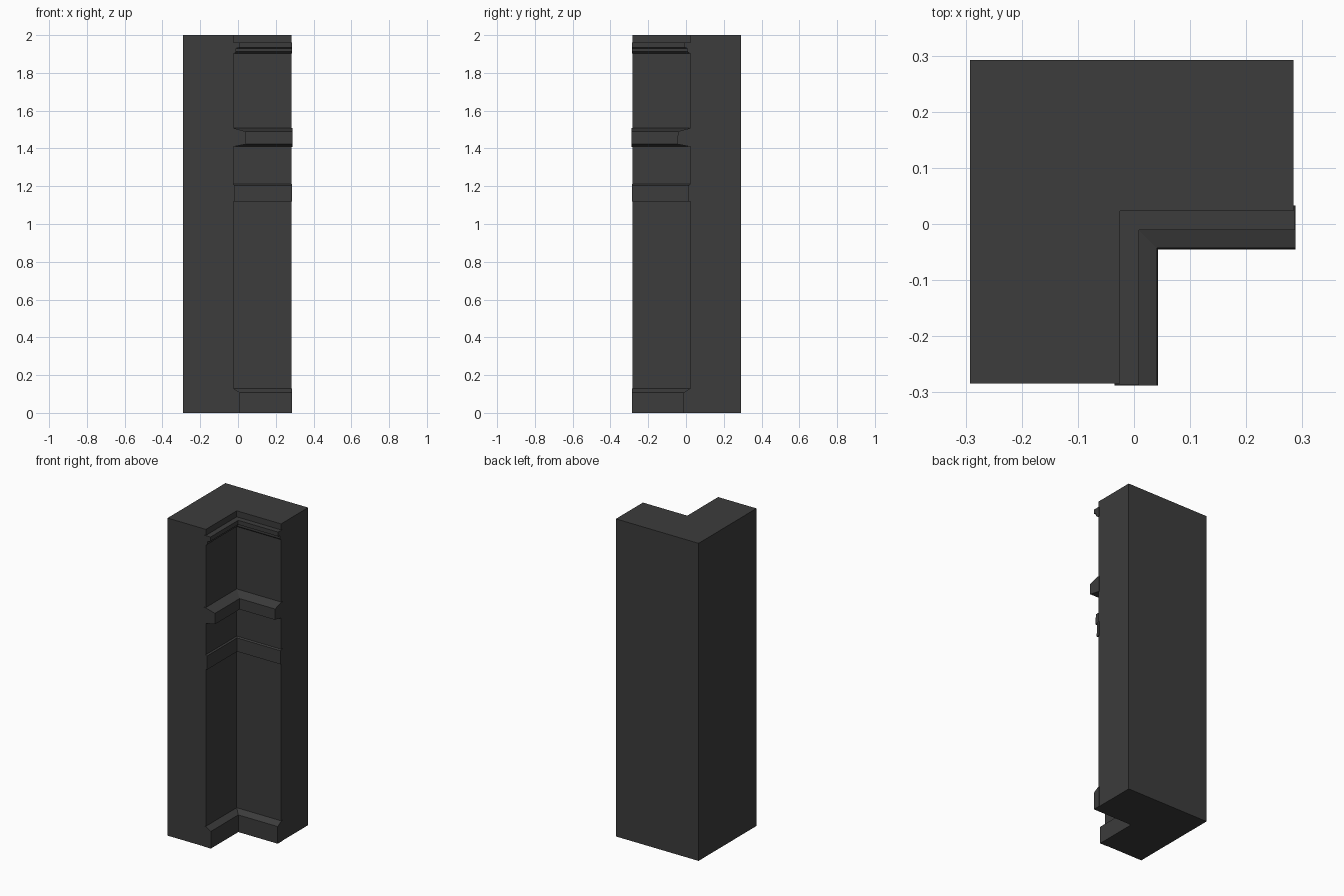
import bpy, bmesh

cube = bpy.data.objects.get("Cube")
if cube:
    bpy.data.objects.remove(cube)

OUTER = 0.292            # back and left outer faces
END = 0.284              # cut ends of both wall arms
CX, CY = -0.025, 0.023   # inner corner of the wall

mat = bpy.data.materials.new("dark grey")
mat.use_nodes = True
colour = (0.045, 0.045, 0.045, 1)
mat.diffuse_color = colour
bsdf = next(n for n in mat.node_tree.nodes if n.type == 'BSDF_PRINCIPLED')
bsdf.inputs["Base Color"].default_value = colour


def finish(bm, name):
    bmesh.ops.recalc_face_normals(bm, faces=bm.faces)
    mesh = bpy.data.meshes.new(name)
    bm.to_mesh(mesh)
    bm.free()
    mesh.materials.append(mat)
    obj = bpy.data.objects.new(name, mesh)
    bpy.context.collection.objects.link(obj)
    return obj


def corner_wall():
    """L-shaped pillar, extruded to full height."""
    bm = bmesh.new()
    plan = [(-OUTER, OUTER), (-OUTER, -END), (CX, -END),
            (CX, CY), (END, CY), (END, OUTER)]
    face = bm.faces.new([bm.verts.new((x, y, 0)) for x, y in plan])
    top = bmesh.ops.extrude_face_region(bm, geom=[face])["geom"]
    bmesh.ops.translate(bm, vec=(0, 0, 2),
                        verts=[v for v in top if isinstance(v, bmesh.types.BMVert)])
    finish(bm, "corner_wall")


def moulding(name, profile, end):
    """Sweep a (depth, height) profile along both inner walls, mitred at the corner."""
    bm = bmesh.new()
    rings = []
    for station in range(3):
        ring = []
        for d, z in profile:
            x = end if station == 2 else CX + d
            y = -end if station == 0 else CY - d
            ring.append(bm.verts.new((x, y, z)))
        rings.append(ring)
    n = len(profile)
    for a, b in zip(rings, rings[1:]):
        for i in range(n):
            j = (i + 1) % n
            bm.faces.new((a[i], a[j], b[j], b[i]))
    bm.faces.new(rings[0])
    bm.faces.new(rings[-1])
    finish(bm, name)


IN = -0.01   # depth buried in the wall

corner_wall()
moulding("cornice", [(IN, 1.903), (0.004, 1.903), (0.015, 1.912), (0.015, 1.93),
                     (0.034, 1.935), (0.034, 1.962), (IN, 1.962)], 0.287)
moulding("chair_rail", [(IN, 1.408), (0.004, 1.41), (0.068, 1.423),
                        (0.066, 1.49), (0, 1.508), (IN, 1.508)], 0.288)
moulding("panel_band", [(IN, 1.12), (0.01, 1.12), (0.009, 1.205),
                        (0, 1.211), (IN, 1.211)], 0.287)
moulding("skirting", [(IN, 0), (0.036, 0), (0.036, 0.108),
                      (0, 0.13), (IN, 0.13)], 0.286)
